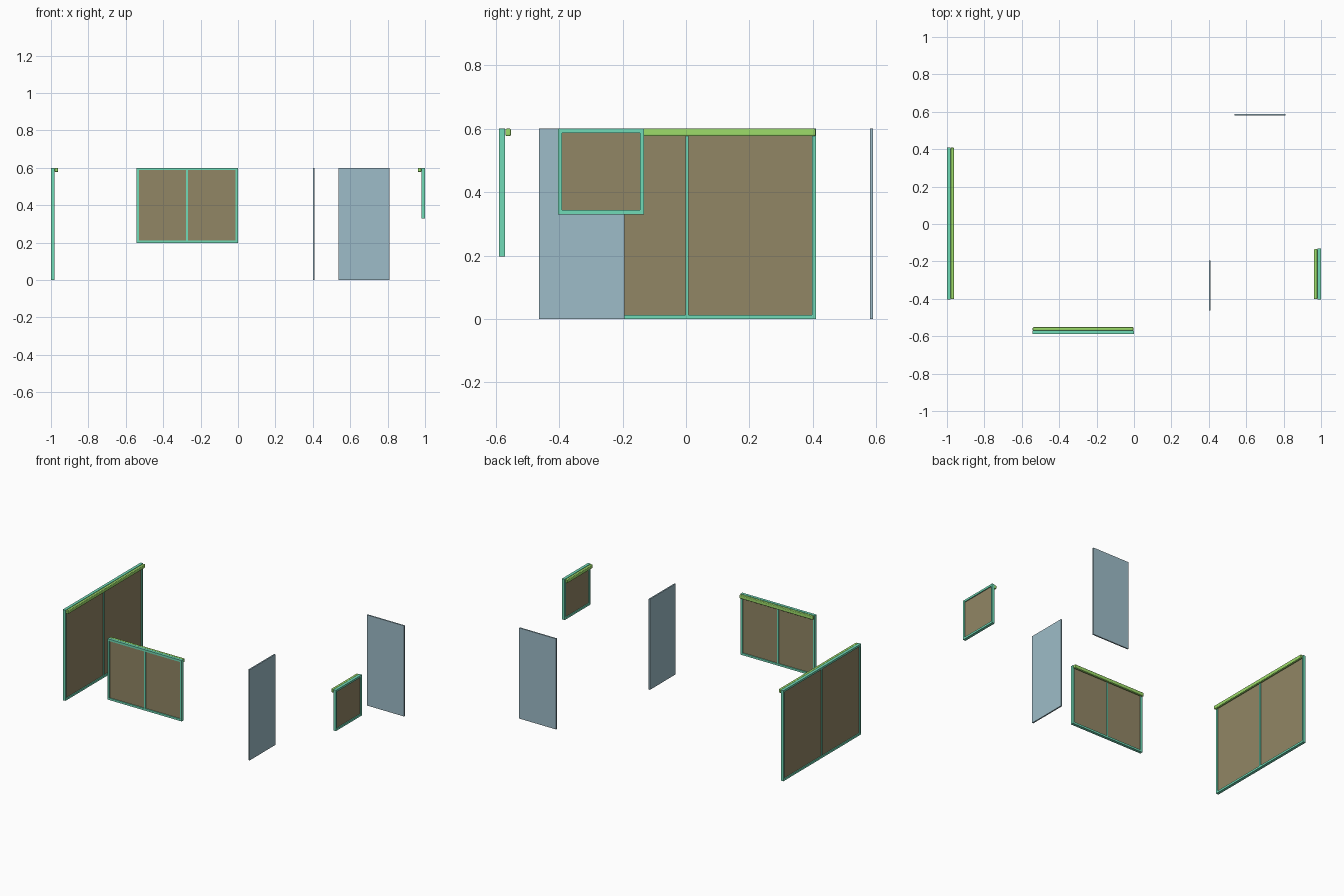
import bpy, bmesh, math
from mathutils import Matrix, Vector

if "Cube" in bpy.data.objects:
    bpy.data.objects.remove(bpy.data.objects["Cube"], do_unlink=True)


def material(name, srgb):
    m = bpy.data.materials.new(name)
    m.use_nodes = True
    col = [((c / 255 + 0.055) / 1.055) ** 2.4 for c in srgb] + [1]
    m.diffuse_color = col
    m.node_tree.nodes["Principled BSDF"].inputs["Base Color"].default_value = col
    return m


TEAL = material("teal frame", (113, 219, 183))
LIME = material("lime rail", (158, 221, 106))
BROWN = material("brown pane", (145, 134, 101))
BLUE = material("blue panel", (157, 188, 200))

TOP = 0.6      # shared top height
DEPTH = 0.019  # frame depth
BAR = 0.013    # frame bar width


def finish(bm, name, mat, place):
    bm.transform(place)
    bmesh.ops.recalc_face_normals(bm, faces=bm.faces)
    mesh = bpy.data.meshes.new(name)
    bm.to_mesh(mesh)
    bm.free()
    mesh.materials.append(mat)
    bpy.context.collection.objects.link(bpy.data.objects.new(name, mesh))


def add_box(bm, lo, hi):
    lo, hi = Vector(lo), Vector(hi)
    fit = Matrix.Translation((lo + hi) / 2) @ Matrix.Diagonal((*(hi - lo), 1))
    bmesh.ops.create_cube(bm, size=1, matrix=fit)


def window(name, x, y, angle, width, bottom, panes):
    """Local x runs along the window, local +y faces the rail side."""
    place = Matrix.Translation((x, y, 0)) @ Matrix.Rotation(angle, 4, "Z")
    w, d = width / 2, DEPTH / 2

    # Frame: two full-height stiles with a sill and a head between them
    bm = bmesh.new()
    for lo, hi in ((-w, BAR - w), (w - BAR, w)):
        add_box(bm, (lo, -d, bottom), (hi, d, TOP))
    for lo, hi in ((bottom, bottom + BAR), (TOP - BAR, TOP)):
        add_box(bm, (BAR - w, -d, lo), (w - BAR, d, hi))
    finish(bm, name + "_frame", TEAL, place)

    # Mullions between panes
    for i in range(1, panes):
        a = -w + width * i / panes
        bm = bmesh.new()
        add_box(bm, (a - 0.005, -d * 0.9, bottom + BAR), (a + 0.005, d * 0.9, TOP - BAR))
        finish(bm, name + "_mullion", TEAL, place)

    # Pane
    bm = bmesh.new()
    add_box(bm, (BAR - w, -0.003, bottom + BAR), (w - BAR, 0.003, TOP - BAR))
    finish(bm, name + "_pane", BROWN, place)

    # Head rail with softened edges
    bm = bmesh.new()
    add_box(bm, (0.002 - w, d + 0.001, TOP - 0.023), (w - 0.002, d + 0.018, TOP))
    bmesh.ops.bevel(bm, geom=bm.edges[:], offset=0.004, segments=3, profile=0.5, affect="EDGES")
    finish(bm, name + "_rail", LIME, place)


def panel(name, lo, hi):
    bm = bmesh.new()
    add_box(bm, lo, hi)
    finish(bm, name, BLUE, Matrix.Identity(4))


half = DEPTH / 2
window("large_window", -1 + half, 0.003, -math.pi / 2, 0.814, 0, 2)
window("front_window", -0.272, -0.589 + half, 0, 0.543, 0.197, 2)
window("small_window", 1 - half, -0.268, math.pi / 2, 0.272, 0.33, 1)

# Free-standing panels
panel("side_panel", (0.4, -0.463, 0), (0.409, -0.194, TOP))
panel("back_panel", (0.538, 0.58, 0), (0.81, 0.589, TOP))
